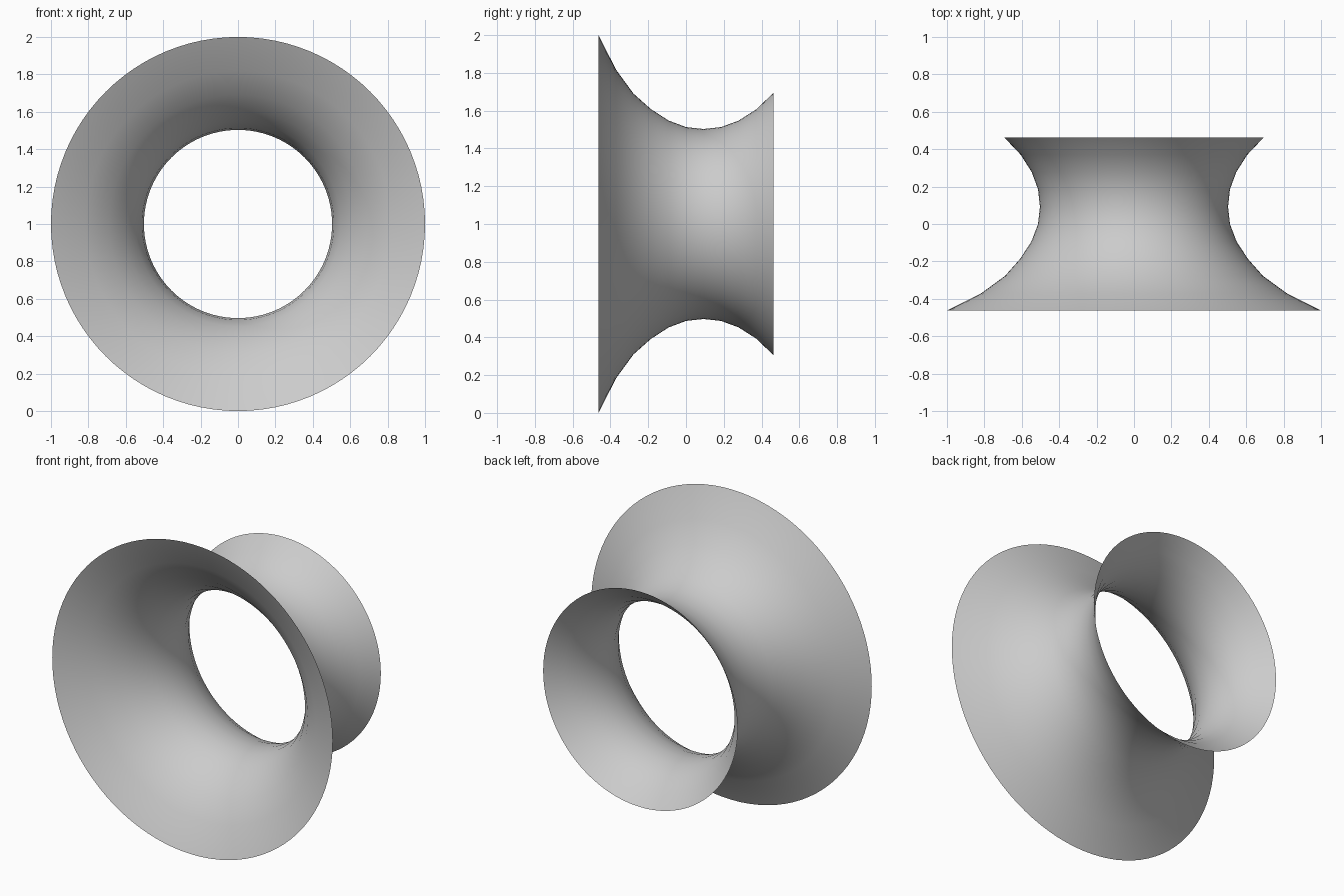
import bpy
import bmesh
import math

cube = bpy.data.objects.get("Cube")
if cube:
    bpy.data.objects.remove(cube, do_unlink=True)

# Plain grey surface
grey = bpy.data.materials.new("light_grey")
grey.use_nodes = True
colour = (0.6, 0.6, 0.6, 1)
grey.diffuse_color = colour
grey.node_tree.nodes["Principled BSDF"].inputs["Base Color"].default_value = colour

# Flared profile: radii from the wide front rim through the waist to the back rim
radii = [1.0, 0.817, 0.69, 0.608, 0.548, 0.513, 0.503, 0.513, 0.547, 0.606, 0.694]
half_depth = 0.463
segments = 96
step = 2 * half_depth / (len(radii) - 1)

# Open shell: one ring of points per profile step, bridged by quads
bm = bmesh.new()
rings = []
for i, r in enumerate(radii):
    y = -half_depth + i * step
    angles = [2 * math.pi * k / segments for k in range(segments)]
    rings.append([bm.verts.new((r * math.cos(a), y, 1 + r * math.sin(a))) for a in angles])
for front, back in zip(rings, rings[1:]):
    for k in range(segments):
        n = (k + 1) % segments
        bm.faces.new((front[k], front[n], back[n], back[k]))
bmesh.ops.recalc_face_normals(bm, faces=bm.faces)

# Outer side of the waist faces away from the axis
bm.faces.ensure_lookup_table()
face = bm.faces[len(radii) // 2 * segments]
centre = face.calc_center_median()
if face.normal.x * centre.x + face.normal.z * (centre.z - 1) < 0:
    bmesh.ops.reverse_faces(bm, faces=bm.faces)
for f in bm.faces:
    f.smooth = True

mesh = bpy.data.meshes.new("flared_tube")
bm.to_mesh(mesh)
bm.free()
mesh.materials.append(grey)
tube = bpy.data.objects.new("flared_tube", mesh)
bpy.context.scene.collection.objects.link(tube)
